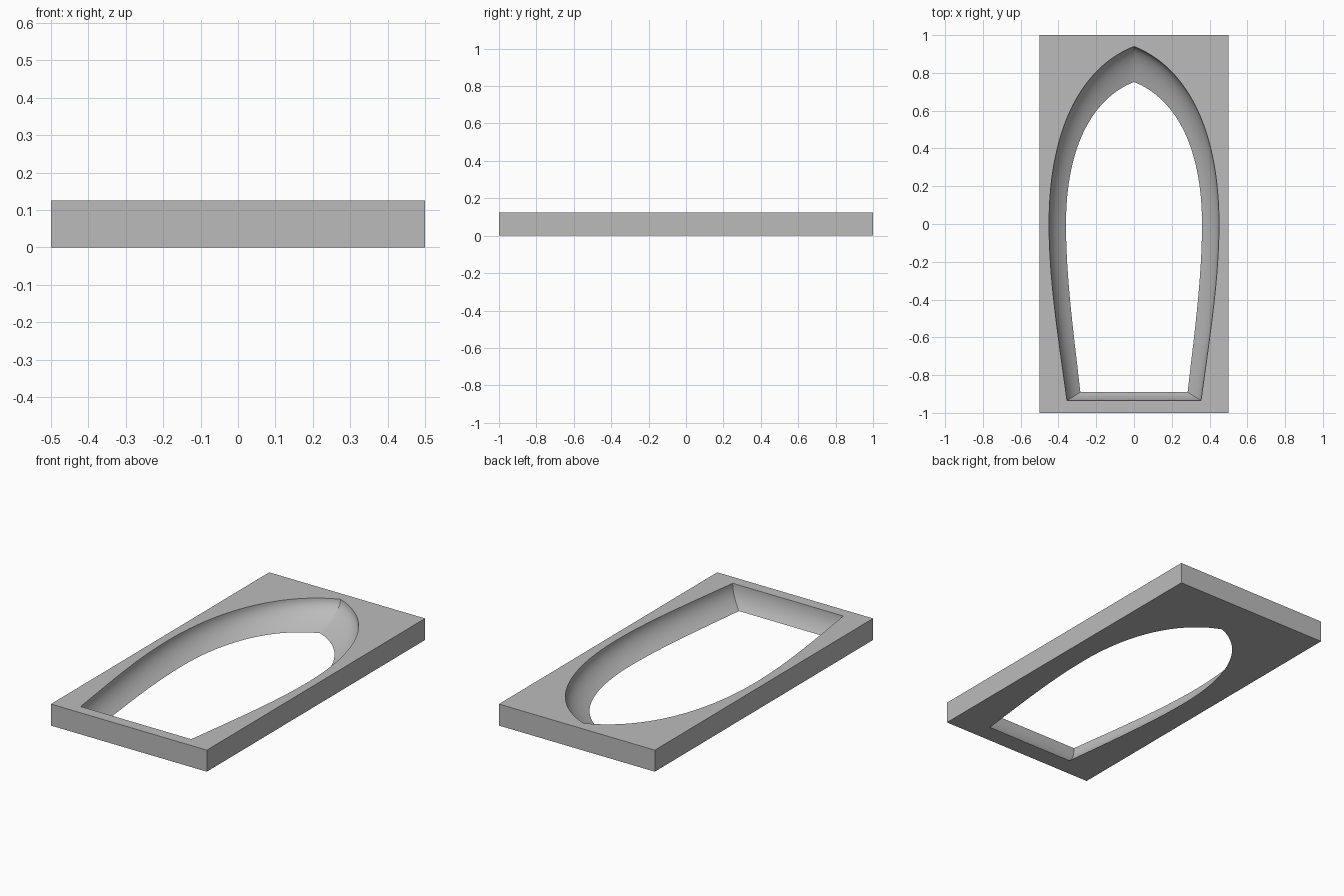
import bpy
import bmesh
import math
from mathutils import Vector
from mathutils.geometry import interpolate_bezier

cube = bpy.data.objects.get("Cube")
if cube:
    bpy.data.objects.remove(cube, do_unlink=True)

HEIGHT = 0.125
STEPS = 32    # points along each half of a side
LEVELS = 10   # rings down the curved wall

grey = bpy.data.materials.new("mid grey")
grey.use_nodes = True
colour = (0.5, 0.5, 0.5, 1)
grey.diffuse_color = colour
grey.node_tree.nodes["Principled BSDF"].inputs["Base Color"].default_value = colour


def curve(*points):
    return interpolate_bezier(*[Vector(p) for p in points], STEPS)


# Rim of the opening: stern corner to midship, then to the pointed bow
rear = curve((0.355, -0.935), (0.4, -0.6), (0.45, -0.3), (0.45, 0))
fore = curve((0.45, 0), (0.45, 0.5), (0.28, 0.83), (0, 0.94))
side = rear + fore[1:]
rim = side + [Vector((-p.x, p.y)) for p in reversed(side[:-1])]


def ring(bm, points, z):
    verts = [bm.verts.new((p.x, p.y, z)) for p in points]
    edges = [bm.edges.new((v, verts[i - 1])) for i, v in enumerate(verts)]
    return verts, edges


def wall(bm, upper, lower):
    for i in range(len(upper)):
        bm.faces.new((upper[i - 1], upper[i], lower[i], lower[i - 1]))


bm = bmesh.new()

# Outer block sides
corners = [Vector(c) for c in ((-0.5, -1), (0.5, -1), (0.5, 1), (-0.5, 1))]
block_top = ring(bm, corners, HEIGHT)
block_base = ring(bm, corners, 0)
wall(bm, block_top[0], block_base[0])

# Hull-shaped opening that curves inward on the way down
rings = []
for k in range(LEVELS + 1):
    depth = k / LEVELS
    scale = math.sqrt(1 - (0.6 * depth) ** 2)
    stern_scale = 1 - 0.24 * (1 - scale)
    points = [Vector((p.x * scale, p.y * (scale if p.y > 0 else stern_scale))) for p in rim]
    rings.append(ring(bm, points, HEIGHT * (1 - depth)))
for upper, lower in zip(rings, rings[1:]):
    wall(bm, upper[0], lower[0])

# Flat top and underside around the opening
for outer, inner in ((block_top, rings[0]), (block_base, rings[-1])):
    bmesh.ops.triangle_fill(bm, use_beauty=True, edges=outer[1] + inner[1])
bmesh.ops.recalc_face_normals(bm, faces=bm.faces)

mesh = bpy.data.meshes.new("hull_mould")
bm.to_mesh(mesh)
bm.free()
mesh.materials.append(grey)
mould = bpy.data.objects.new("hull_mould", mesh)
bpy.context.collection.objects.link(mould)

bpy.ops.object.select_all(action="DESELECT")
mould.select_set(True)
bpy.context.view_layer.objects.active = mould
bpy.ops.object.shade_smooth_by_angle(angle=math.radians(25))
